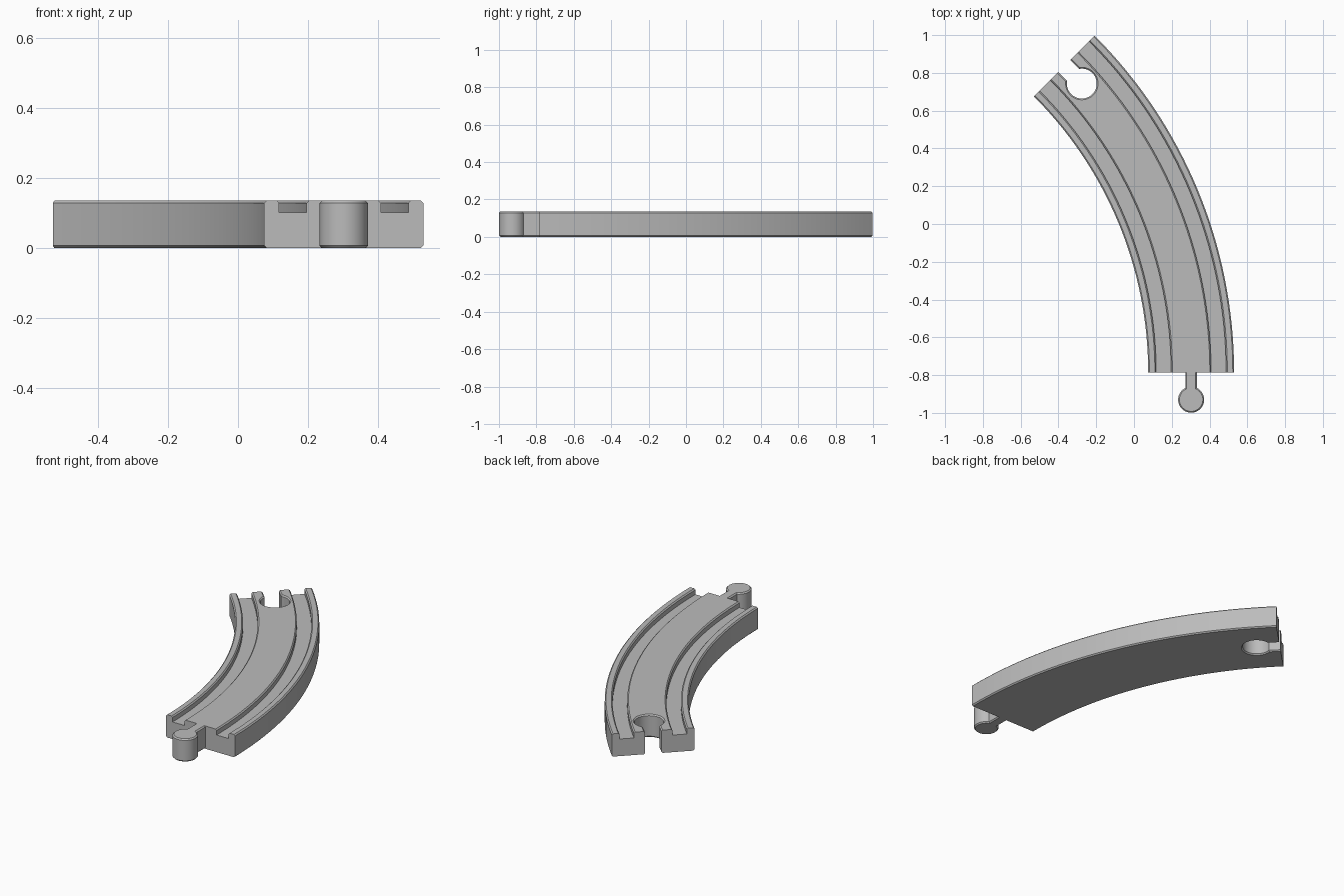
import bpy, bmesh
from math import sin, cos, asin, pi
from mathutils import Matrix

if "Cube" in bpy.data.objects:
    bpy.data.objects.remove(bpy.data.objects["Cube"], do_unlink=True)

H = 0.136                   # track height
C = 0.007                   # chamfer
HALF = 0.2275               # half track width
RADIUS = 2.2925             # bend radius of the centre line
CX, CY = -1.99, -0.785      # bend centre
SWEEP = pi / 4

grey = bpy.data.materials.new("track grey")
grey.use_nodes = True
grey.diffuse_color = (0.5, 0.5, 0.5, 1)
grey.node_tree.nodes["Principled BSDF"].inputs["Base Color"].default_value = (0.5, 0.5, 0.5, 1)


def loft(name, rings):
    """Join matching closed rings of points into a capped solid."""
    bm = bmesh.new()
    loops = [[bm.verts.new(p) for p in ring] for ring in rings]
    n = len(loops[0])
    for a, b in zip(loops, loops[1:]):
        for i in range(n):
            j = (i + 1) % n
            bm.faces.new((a[i], a[j], b[j], b[i]))
    bm.faces.new(loops[0])
    bm.faces.new(loops[-1])
    bmesh.ops.recalc_face_normals(bm, faces=bm.faces)
    mesh = bpy.data.meshes.new(name)
    bm.to_mesh(mesh)
    bm.free()
    mesh.materials.append(grey)
    obj = bpy.data.objects.new(name, mesh)
    bpy.context.collection.objects.link(obj)
    return obj


def keyhole(name, centre, heading, radius, neck, length, levels):
    """Round knob with a straight neck, stacked at (height, outline offset)."""
    place = Matrix.Translation((*centre, 0)) @ Matrix.Rotation(heading, 4, 'Z')
    steps = 48
    rings = []
    for z, grow in levels:
        r, w = radius + grow, neck + grow
        start = asin(w / r)
        ring = [(r * cos(t), r * sin(t)) for t in
                (start + (2 * pi - 2 * start) * i / steps for i in range(steps + 1))]
        ring += [(length, -w), (length, w)]
        rings.append([place @ Matrix.Translation((x, y, z)).to_translation() for x, y in ring])
    return loft(name, rings)


def smooth(obj):
    bpy.ops.object.select_all(action='DESELECT')
    obj.select_set(True)
    bpy.context.view_layer.objects.active = obj
    bpy.ops.object.shade_smooth_by_angle(angle=pi / 6)


# Track bed: half a grooved cross-section, mirrored, then swept round the bend
FLOOR = 0.102
IN, OUT = 0.106, 0.185
half = [(HALF - C, 0), (HALF, C), (HALF, H - C), (HALF - C, H),
        (OUT + C, H), (OUT, H - C), (OUT, FLOOR),
        (IN, FLOOR), (IN, H - C), (IN - C, H)]
section = half + [(-x, z) for x, z in reversed(half)]
segments = 32
angles = [SWEEP * i / segments for i in range(segments + 1)]
bed = loft("track_bed", [[(CX + (RADIUS + x) * cos(a), CY + (RADIUS + x) * sin(a), z)
                          for x, z in section] for a in angles])

# Socket at the far end, cut with flared rims
inset = 0.131
ex = CX + RADIUS * cos(SWEEP) + inset * sin(SWEEP)
ey = CY + RADIUS * sin(SWEEP) - inset * cos(SWEEP)
flare = 0.02
cutter = keyhole("socket_cutter", (ex, ey), SWEEP + pi / 2, 0.079, 0.045, 0.25,
                 [(-flare, C + flare), (C, 0), (H - C, 0), (H + flare, C + flare)])
cutter.hide_render = True
cut = bed.modifiers.new("socket", 'BOOLEAN')
cut.operation = 'DIFFERENCE'
cut.solver = 'EXACT'
cut.object = cutter
bpy.context.view_layer.objects.active = bed
bpy.ops.object.modifier_apply(modifier=cut.name)
bpy.data.objects.remove(cutter, do_unlink=True)
smooth(bed)

# Connector peg at the near end
peg = keyhole("connector_peg", (CX + RADIUS, CY - 0.145), pi / 2, 0.069, 0.031, 0.145,
              [(0, -C), (C, 0), (H - C, 0), (H, -C)])
smooth(peg)
